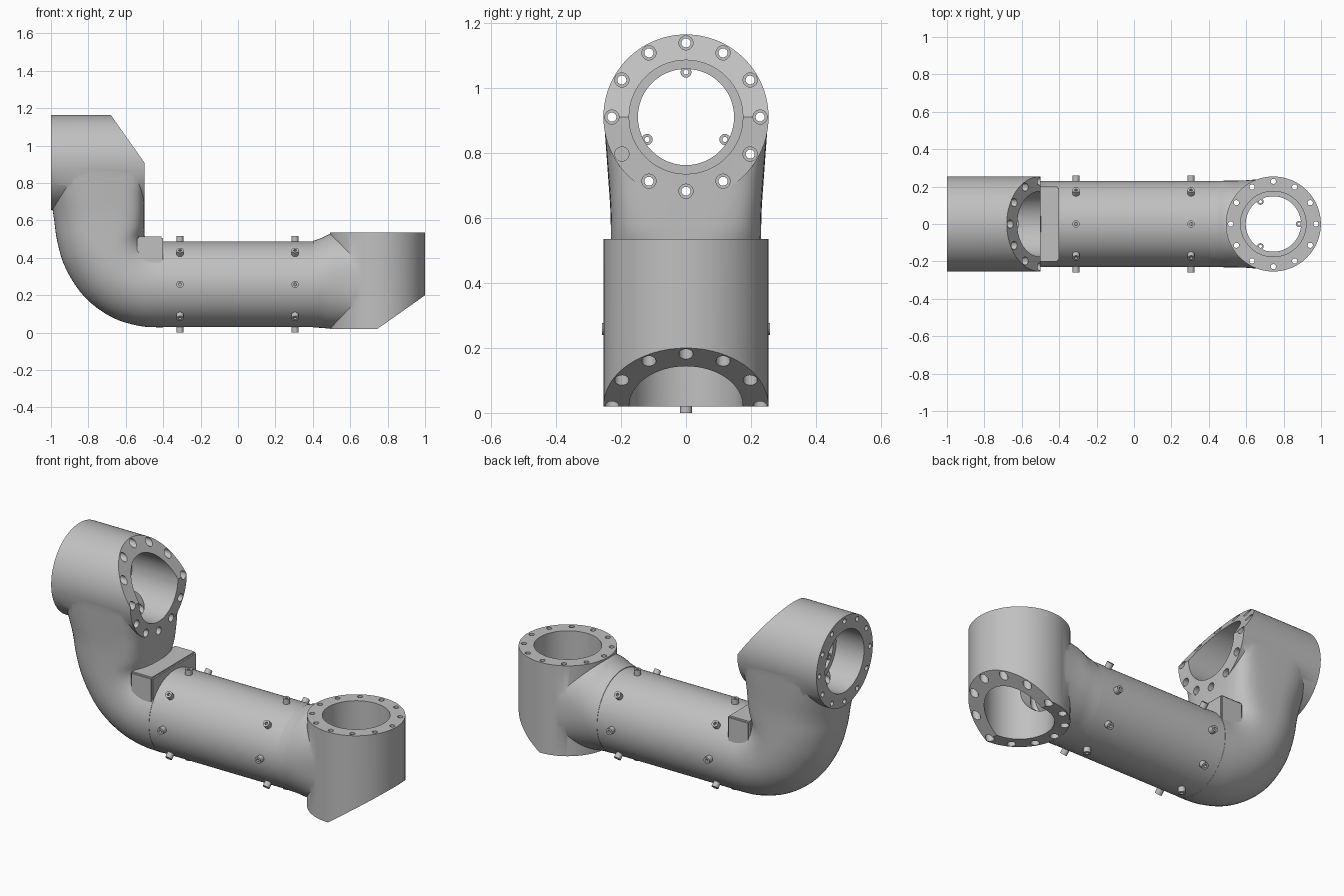
import bpy, bmesh, math
from mathutils import Matrix, Vector

old = bpy.data.objects.get("Cube")
if old:
    bpy.data.objects.remove(old, do_unlink=True)

grey = bpy.data.materials.new("plain grey")
grey.use_nodes = True
grey.diffuse_color = (0.53, 0.53, 0.53, 1)
grey.node_tree.nodes["Principled BSDF"].inputs["Base Color"].default_value = grey.diffuse_color


def finish(name, bm):
    bmesh.ops.recalc_face_normals(bm, faces=bm.faces)
    mesh = bpy.data.meshes.new(name)
    bm.to_mesh(mesh)
    bm.free()
    mesh.materials.append(grey)
    ob = bpy.data.objects.new(name, mesh)
    bpy.context.collection.objects.link(ob)
    return ob


def select(ob):
    bpy.ops.object.select_all(action='DESELECT')
    ob.select_set(True)
    bpy.context.view_layer.objects.active = ob


def smooth(ob):
    select(ob)
    bpy.ops.object.shade_smooth_by_angle(angle=math.radians(32))


def combine(ob, other, operation):
    mod = ob.modifiers.new(operation, 'BOOLEAN')
    mod.operation = operation
    mod.solver = 'EXACT'
    mod.object = other
    select(ob)
    bpy.ops.object.modifier_apply(modifier=mod.name)
    bpy.data.objects.remove(other, do_unlink=True)


def add_cylinder(bm, matrix, radius, low, high, sides=64):
    place = matrix @ Matrix.Translation((0, 0, (low + high) / 2))
    bmesh.ops.create_cone(bm, cap_ends=True, segments=sides, radius1=radius,
                          radius2=radius, depth=high - low, matrix=place)


def cylinder(name, *args):
    bm = bmesh.new()
    add_cylinder(bm, *args)
    return finish(name, bm)


def add_ring(bm, matrix, inner, outer, low, high, sides=48):
    # closed tube wall made by turning a rectangle
    loops = []
    for r, z in ((inner, low), (outer, low), (outer, high), (inner, high)):
        loops.append([bm.verts.new(matrix @ Vector((r * math.cos(a), r * math.sin(a), z)))
                      for a in (math.tau * i / sides for i in range(sides))])
    for k in range(4):
        p, q = loops[k], loops[(k + 1) % 4]
        for i in range(sides):
            j = (i + 1) % sides
            bm.faces.new((p[i], p[j], q[j], q[i]))


def loft(name, rows, sides=64, steps=4):
    # row: inner x, z, outer x, z, half width, inner and outer roundness
    rows = [Vector(r) for r in rows]
    dense = []
    for i in range(len(rows) - 1):
        a, b = rows[max(i - 1, 0)], rows[i]
        c, d = rows[i + 1], rows[min(i + 2, len(rows) - 1)]
        for k in range(steps):
            t = k / steps
            dense.append(b + (c - a) * (t / 2) + (a * 2 - b * 5 + c * 4 - d) * (t * t / 2)
                         + (b * 3 - a - c * 3 + d) * (t ** 3 / 2))
    dense.append(rows[-1])
    bm = bmesh.new()
    loops = []
    for xi, zi, xo, zo, width, ni, no in dense:
        loop = []
        for i in range(sides):
            a = math.tau * (i + 0.5) / sides
            c, s = math.cos(a), math.sin(a)
            n = 2 / (ni if c > 0 else no)
            u = math.copysign(abs(c) ** n, c)
            v = math.copysign(abs(s) ** n, s)
            loop.append(bm.verts.new(((xi + xo + (xi - xo) * u) / 2, width * v,
                                      (zi + zo + (zi - zo) * u) / 2)))
        loops.append(loop)
    for p, q in zip(loops, loops[1:]):
        for i in range(sides):
            j = (i + 1) % sides
            bm.faces.new((p[i], p[j], q[j], q[i]))
    bm.faces.new(loops[0])
    bm.faces.new(loops[-1])
    return finish(name, bm)


def joint_housing(neck, matrix, depth, label):
    # local z points out of the flat flange, local x points away from the arm
    combine(neck, cylinder("barrel", matrix, 0.254, -depth, 0, 96), 'UNION')

    # slanted cut on the far side
    bm = bmesh.new()
    section = ((0, -depth), (0.51, 0.36 - depth), (0.51, -depth - 0.2), (0, -depth - 0.2))
    face = bm.faces.new([bm.verts.new(matrix @ Vector((u, -0.4, w))) for u, w in section])
    side = bmesh.ops.extrude_face_region(bm, geom=[face])
    bmesh.ops.translate(bm, vec=(0, 0.8, 0),
                        verts=[g for g in side["geom"] if isinstance(g, bmesh.types.BMVert)])
    combine(neck, finish("slant_cutter", bm), 'DIFFERENCE')

    # main bore and cable passage
    combine(neck, cylinder("bore_cutter", matrix, 0.175, -0.7, 0.1), 'DIFFERENCE')
    inward = matrix @ Matrix.Translation((0, 0, -0.25)) @ Matrix.Rotation(-math.pi / 2, 4, 'Y')
    combine(neck, cylinder("passage_cutter", inward, 0.13, 0.0, 0.33, 48), 'DIFFERENCE')

    # twelve bolt holes with wide counterbores
    for radius, top in ((0.014, 0.1), (0.022, -0.09)):
        bm = bmesh.new()
        for i in range(12):
            spot = Matrix.Rotation(math.tau * i / 12, 4, 'Z') @ Matrix.Translation((0.228, 0, 0))
            add_cylinder(bm, matrix @ spot, radius, -0.7, top, 16)
        combine(neck, finish("bolt_cutter", bm), 'DIFFERENCE')
    smooth(neck)

    # inner ledge with three screw tabs
    bm = bmesh.new()
    add_ring(bm, matrix, 0.148, 0.178, -0.21, -0.175)
    for i in range(3):
        spot = Matrix.Rotation(math.tau * i / 3, 4, 'Z') @ Matrix.Translation((0.138, 0, 0))
        add_ring(bm, matrix @ spot, 0.008, 0.017, -0.205, -0.18, 16)
    smooth(finish(label + "_ledge", bm))


# elbow bending upward to the upper joint
elbow = loft("elbow_housing", (
    (-0.4, 0.49, -0.4, 0.028, 0.231, 2, 2),
    (-0.45, 0.491, -0.53, 0.036, 0.231, 2, 2),
    (-0.48, 0.497, -0.68, 0.085, 0.231, 2.2, 2),
    (-0.495, 0.51, -0.82, 0.19, 0.231, 2.5, 2),
    (-0.5, 0.53, -0.92, 0.34, 0.231, 3, 2),
    (-0.5, 0.57, -0.965, 0.48, 0.231, 4, 2.1),
    (-0.5, 0.65, -0.983, 0.6, 0.233, 5, 2.2),
    (-0.5, 0.75, -0.996, 0.71, 0.24, 6, 2.6),
    (-0.5, 0.91, -0.998, 0.91, 0.253, 10, 4)))
upper = Matrix.Translation((-1, 0, 0.91)) @ Matrix.Rotation(-math.pi / 2, 4, 'Y')
joint_housing(elbow, upper, 0.499, "upper")

# straight neck flaring into the lower joint
neck = loft("lower_housing", (
    (0.4, 0.49, 0.4, 0.028, 0.231, 2, 2),
    (0.45, 0.508, 0.45, 0.025, 0.231, 2, 2),
    (0.5, 0.529, 0.5, 0.021, 0.232, 2.1, 2.1),
    (0.6, 0.533, 0.6, 0.022, 0.234, 2.4, 2.4),
    (0.745, 0.533, 0.745, 0.022, 0.248, 3, 3)))
joint_housing(neck, Matrix.Translation((0.745, 0, 0.535)), 0.515, "lower")

# straight arm tube
along = Matrix.Translation((0, 0, 0.258)) @ Matrix.Rotation(math.pi / 2, 4, 'Y')
smooth(cylinder("arm_tube", along, 0.229, -0.4, 0.4, 96))

# square collar behind the elbow
bm = bmesh.new()
bmesh.ops.create_cube(bm, size=1, matrix=Matrix.Translation((-0.47, 0, 0.41))
                      @ Matrix.Diagonal((0.14, 0.4, 0.21, 1)))
bmesh.ops.bevel(bm, geom=bm.edges[:], offset=0.008, segments=2, affect='EDGES')
smooth(finish("elbow_collar", bm))

# two rows of eight radial screws with sockets
bm = bmesh.new()
for x in (-0.31, 0.305):
    for i in range(8):
        out = Matrix.Translation((x, 0, 0.258)) @ Matrix.Rotation(math.tau * i / 8, 4, 'X')
        add_ring(bm, out, 0.008, 0.019, 0.215, 0.258, 16)
        add_cylinder(bm, out, 0.008, 0.215, 0.245, 6)
smooth(finish("tube_screws", bm))
